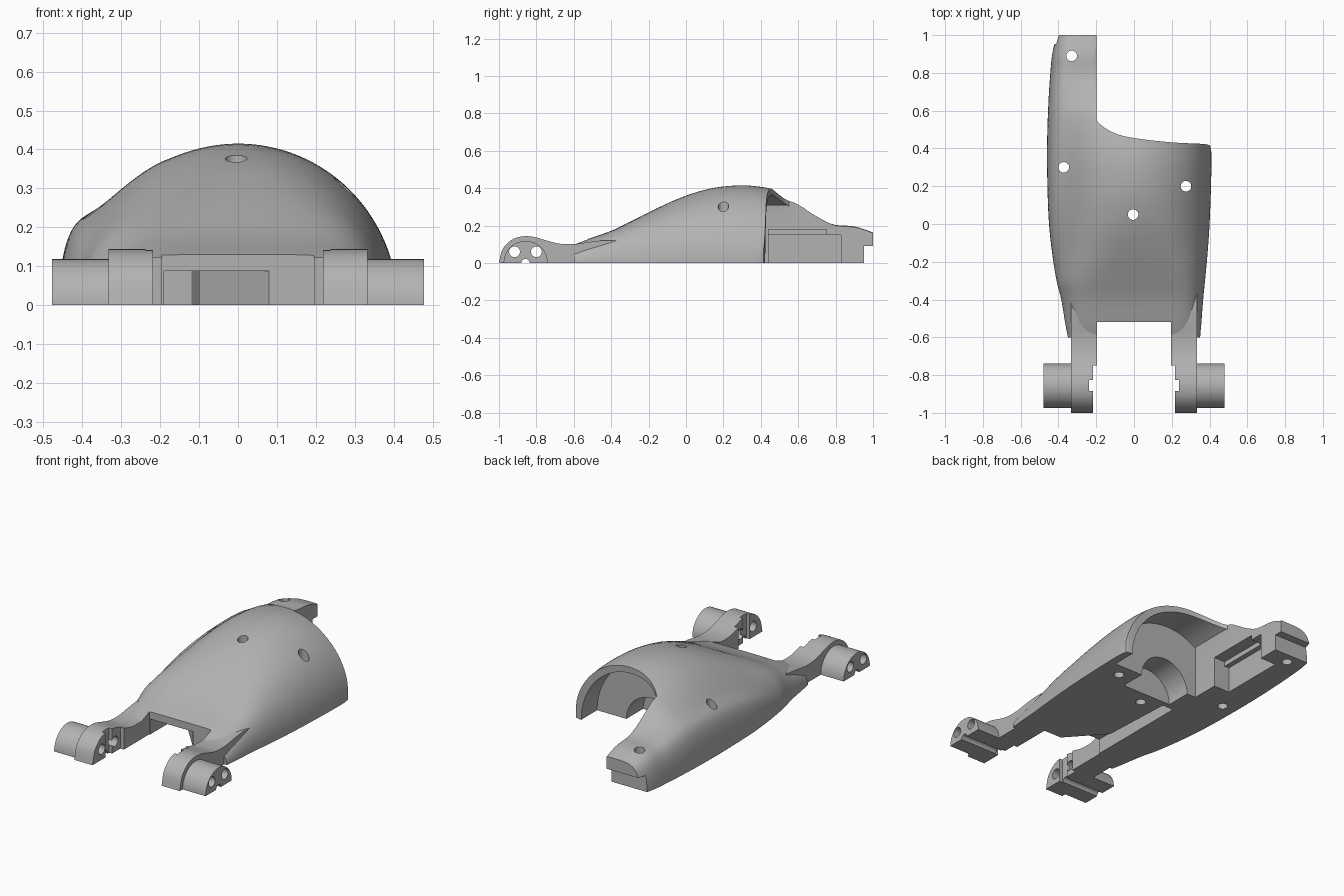
import bpy, bmesh, math
from mathutils import Vector

if "Cube" in bpy.data.objects:
    bpy.data.objects.remove(bpy.data.objects["Cube"])

grey = bpy.data.materials.new("plain_grey")
grey.use_nodes = True
grey.diffuse_color = (0.45, 0.45, 0.45, 1)
grey.node_tree.nodes["Principled BSDF"].inputs["Base Color"].default_value = grey.diffuse_color


def add_object(name, bm):
    bmesh.ops.recalc_face_normals(bm, faces=bm.faces)
    mesh = bpy.data.meshes.new(name)
    bm.to_mesh(mesh)
    bm.free()
    mesh.materials.append(grey)
    ob = bpy.data.objects.new(name, mesh)
    bpy.context.collection.objects.link(ob)
    return ob


def prism(name, points, axis, lo, hi):
    """Extrude a flat outline along one axis; outline is in the other two axes."""
    bm = bmesh.new()
    rings = []
    for d in (lo, hi):
        ring = []
        for p in points:
            co = list(p)
            co.insert(axis, d)
            ring.append(bm.verts.new(co))
        rings.append(ring)
    a, b = rings
    bm.faces.new(a)
    bm.faces.new(b)
    for i in range(len(a)):
        j = (i + 1) % len(a)
        bm.faces.new((a[i], a[j], b[j], b[i]))
    return add_object(name, bm)


def box(name, x, y, z):
    return prism(name, [(x[0], y[0]), (x[1], y[0]), (x[1], y[1]), (x[0], y[1])], 2, *z)


def circle(cx, cy, r, n=32):
    return [(cx + r * math.cos(math.tau * i / n), cy + r * math.sin(math.tau * i / n))
            for i in range(n)]


def smooth_path(keys, steps):
    """Pass a smooth curve through key points."""
    keys = [Vector(k) for k in keys]
    out = []
    for i in range(len(keys) - 1):
        p0, p1 = keys[max(i - 1, 0)], keys[i]
        p2, p3 = keys[i + 1], keys[min(i + 2, len(keys) - 1)]
        for k in range(steps):
            t = k / steps
            out.append(0.5 * (2 * p1 + (p2 - p0) * t + (2 * p0 - 5 * p1 + 4 * p2 - p3) * t * t
                              + (3 * p1 - p0 - 3 * p2 + p3) * t ** 3))
    return out + [keys[-1]]


def carve(ob, cutters):
    for c in cutters:
        c.hide_render = True
        m = ob.modifiers.new("cut", 'BOOLEAN')
        m.operation, m.solver, m.object = 'DIFFERENCE', 'EXACT', c
    bpy.context.view_layer.update()
    deps = bpy.context.evaluated_depsgraph_get()
    mesh = bpy.data.meshes.new_from_object(ob.evaluated_get(deps))
    ob.modifiers.clear()
    ob.data = mesh
    for c in cutters:
        bpy.data.objects.remove(c)
    bpy.ops.object.select_all(action='DESELECT')
    ob.select_set(True)
    bpy.context.view_layer.objects.active = ob
    bpy.ops.object.shade_smooth_by_angle(angle=math.radians(32))


# Domed shell: y, left width, right width, dome height, shoulder height, roundness
stations = [
    (-0.60, 0.35, 0.35, 0.10, 0.04, 5.0), (-0.52, 0.365, 0.357, 0.13, 0.06, 5.6),
    (-0.40, 0.385, 0.366, 0.172, 0.09, 5.6), (-0.30, 0.41, 0.376, 0.22, 0.12, 4.6),
    (-0.15, 0.434, 0.39, 0.295, 0.165, 3.0), (0.0, 0.45, 0.40, 0.36, 0.20, 2.3),
    (0.15, 0.457, 0.406, 0.402, 0.225, 2.05), (0.30, 0.46, 0.41, 0.415, 0.24, 2.0),
    (0.42, 0.46, 0.41, 0.404, 0.245, 2.0), (0.52, 0.458, 0.41, 0.38, 0.245, 2.0),
    (0.60, 0.455, 0.41, 0.345, 0.24, 2.0), (0.70, 0.45, 0.41, 0.255, 0.22, 2.0),
    (0.80, 0.443, 0.41, 0.16, 0.20, 2.0), (0.90, 0.433, 0.41, 0.12, 0.195, 2.0),
    (1.00, 0.41, 0.41, 0.09, 0.163, 2.0)]


def section(st, count=72):
    y, wl, wr, h, s, n = st
    ring = []
    for i in range(count + 1):
        x = (wr - wl) / 2 - (wr + wl) / 2 * math.cos(math.pi * i / count)
        a = wr if x > 0 else min(wl, 0.41)
        dome = h * max(0, 1 - abs(x / a) ** n) ** 0.5
        side = s * max(0, 1 - abs(x / wl) ** 13) ** 0.5 if x < 0 else 0
        side *= min(1, -x / 0.2) if x < 0 else 0
        ring.append((x, y, (dome ** 6 + side ** 6) ** (1 / 6) if 0 < i < count else 0))
    return ring


bm = bmesh.new()
rings = [[bm.verts.new(c) for c in section(st)] for st in smooth_path(stations, 4)]
for a, b in zip(rings, rings[1:]):
    for i in range(len(a)):
        j = (i + 1) % len(a)
        bm.faces.new((a[i], a[j], b[j], b[i]))
bm.faces.new(rings[0])
bm.faces.new(rings[-1])
body = add_object("domed_body", bm)

# Openings of the body
rim = smooth_path([(0.41, 0.35), (0.406, 0.40), (0.38, 0.422), (0.2, 0.432), (0, 0.455),
                   (-0.1, 0.48), (-0.17, 0.52), (-0.198, 0.55)], 4)
rear = prism("rear_cut", [(0.6, 0.35)] + [tuple(p) for p in rim]
             + [(-0.198, 1.2), (0.6, 1.2)], 2, -0.1, 0.6)
arch = [(0.365 * math.cos(t), 0.365 * math.sin(t))
        for t in (math.radians(2.6 * i) for i in range(48)) if math.cos(t) > -0.54]
cavity = prism("cavity_cut", [(0.365, -0.1)] + arch + [(-0.198, 0.3), (-0.198, -0.1)], 1, 0.28, 1.1)
socket = prism("socket_cut", circle(0.02, 0, 0.16, 48), 1, 0.13, 0.3)
front = box("front_cut", (-0.195, 0.195), (-0.7, -0.52), (-0.1, 0.3))
channel = prism("channel_cut", [(0.08, -0.6), (0.08, -0.52), (-0.1, -0.32), (-0.12, 0.1),
                                (-0.19, 0.1), (-0.19, -0.6)], 2, -0.1, 0.088)
pocket = box("pocket_cut", (-0.3, -0.1), (0.44, 0.83), (-0.1, 0.15))
recess = box("recess_cut", (-0.27, -0.1), (0.44, 0.75), (0.1, 0.178))
lip = box("lip_cut", (-0.6, 0), (0.953, 1.1), (-0.1, 0.092))
bores = [prism("bore", circle(x, y, 0.028), 2, -0.1, 0.6)
         for x, y in ((-0.33, 0.89), (-0.372, 0.30), (0.275, 0.20), (-0.005, 0.05))]
carve(body, [rear, cavity, socket, front, channel, pocket, recess, lip] + bores)

# Front arms with hinge knuckles and side bosses
arm_top = smooth_path([(-0.36, 0.12), (-0.44, 0.121), (-0.52, 0.112), (-0.6, 0.101), (-0.68, 0.104),
                       (-0.75, 0.122), (-0.81, 0.139), (-0.87, 0.143), (-0.93, 0.125),
                       (-0.98, 0.075), (-1.0, 0)], 5)
for side, label in ((1, "left"), (-1, "right")):
    def span(lo, hi):
        return sorted((side * lo, side * hi))

    def pin_holes():
        return [prism("pin_hole", circle(y, z, r, 24), 0, *span(0.1, 0.6))
                for y, z, r in ((-0.917, 0.06, 0.029), (-0.8, 0.06, 0.029), (-0.858, 0, 0.022))]

    arm = prism(label + "_arm", [tuple(p) for p in arm_top] + [(-0.36, 0)], 0, *span(0.195, 0.333))
    carve(arm, [box("inner_cut", span(0.1, 0.218), (-1.1, -0.75), (-0.1, 0.3)),
                box("groove_cut", span(0.1, 0.237), (-0.885, -0.825), (-0.1, 0.3))] + pin_holes())
    dome = [(-0.857 + 0.118 * math.cos(math.pi * i / 32), 0.118 * math.sin(math.pi * i / 32))
            for i in range(33)]
    boss = prism(label + "_boss", dome, 0, *span(0.333, 0.478))
    carve(boss, pin_holes())
